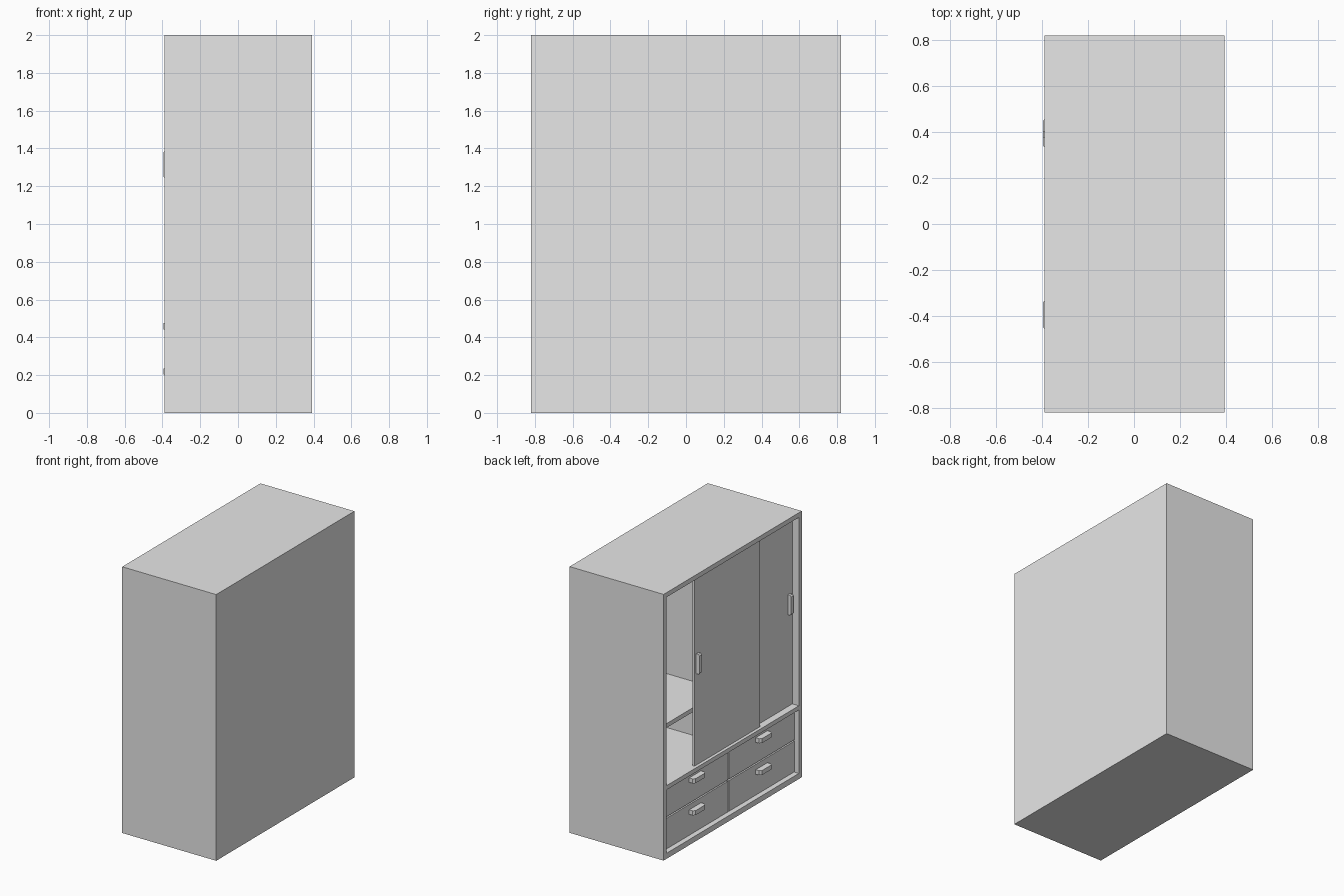
import bpy
import bmesh
from mathutils import Vector

cube = bpy.data.objects.get("Cube")
if cube:
    bpy.data.objects.remove(cube, do_unlink=True)

grey = bpy.data.materials.new("light grey")
grey.use_nodes = True
grey.diffuse_color = (0.8, 0.8, 0.8, 1)
grey.node_tree.nodes["Principled BSDF"].inputs["Base Color"].default_value = (0.8, 0.8, 0.8, 1)

FRONT, BACK = -0.388, 0.393     # the open side faces -x
SIDE, TOP, T = 0.82, 2.0, 0.035
INNER = SIDE - T
DECK = 0.55                     # floor of the hanging space


def finish(name, bm):
    bmesh.ops.recalc_face_normals(bm, faces=bm.faces)
    mesh = bpy.data.meshes.new(name)
    bm.to_mesh(mesh)
    bm.free()
    mesh.materials.append(grey)
    obj = bpy.data.objects.new(name, mesh)
    bpy.context.collection.objects.link(obj)
    return obj


def box(name, x, y, z):
    bm = bmesh.new()
    bmesh.ops.create_cube(bm, size=1)
    for v in bm.verts:
        v.co = Vector([(a + b) / 2 + c * (b - a) for (a, b), c in zip((x, y, z), v.co)])
    return finish(name, bm)


def pull(name, x, y, z, length, width, reach, upright):
    """Bar with chamfered ends, standing out towards -x from a panel at x."""
    h, c = length / 2, reach * 0.35
    profile = [(-h, 0), (-h, reach - c), (-h + c, reach), (h - c, reach), (h, reach - c), (h, 0)]
    bm = bmesh.new()
    verts = []
    for along, out in profile:
        if upright:
            co = (x - out, y - width / 2, z + along)
        else:
            co = (x - out, y + along, z - width / 2)
        verts.append(bm.verts.new(co))
    face = bm.faces.new(verts)
    geom = bmesh.ops.extrude_face_region(bm, geom=[face])["geom"]
    offset = (0, width, 0) if upright else (0, 0, width)
    bmesh.ops.translate(bm, vec=offset, verts=[g for g in geom if isinstance(g, bmesh.types.BMVert)])
    return finish(name, bm)


# Carcass
for name, s in (("left_side", -1), ("right_side", 1)):
    box(name, (FRONT, BACK), sorted((s * INNER, s * SIDE)), (0, TOP))
box("top_panel", (FRONT, BACK), (-INNER, INNER), (TOP - T, TOP))
box("bottom_panel", (FRONT, BACK), (-INNER, INNER), (0, 0.042))
box("back_panel", (BACK - 0.02, BACK), (-INNER, INNER), (0.042, TOP - T))

# Interior deck, divider and shelves
inside = BACK - 0.02
box("deck", (FRONT, inside), (-INNER, INNER), (DECK - 0.032, DECK))
box("divider", (FRONT + 0.075, inside), (-T / 2, T / 2), (DECK, TOP - T))
for name, s in (("left_shelf", -1), ("right_shelf", 1)):
    box(name, (FRONT + 0.075, inside), sorted((s * T / 2, s * INNER)), (0.923, 0.955))

# Sliding doors, the outer one pushed partly open
outer, inner = FRONT + 0.02, FRONT + 0.054
box("outer_door", (outer, outer + 0.017), (-0.35, 0.425), (DECK + 0.003, TOP - T))
box("inner_door", (inner, inner + 0.017), (-INNER, 0.0), (DECK, TOP - T))
pull("outer_door_pull", outer, 0.39, 1.315, 0.15, 0.028, 0.027, True)
pull("inner_door_pull", inner, -0.745, 1.315, 0.15, 0.028, 0.027, True)

# Four drawers in two columns
face = FRONT + 0.036
for row, (low, high) in {"lower": (0.045, 0.276), "upper": (0.286, 0.516)}.items():
    for column, s in (("left", -1), ("right", 1)):
        y = sorted((s * 0.006, s * (INNER - 0.002)))
        box(f"{row}_{column}_drawer", (face, inside - 0.02), y, (low, high))
        pull(f"{row}_{column}_drawer_pull", face, sum(y) / 2, high - 0.057, 0.14, 0.034, 0.043, False)
